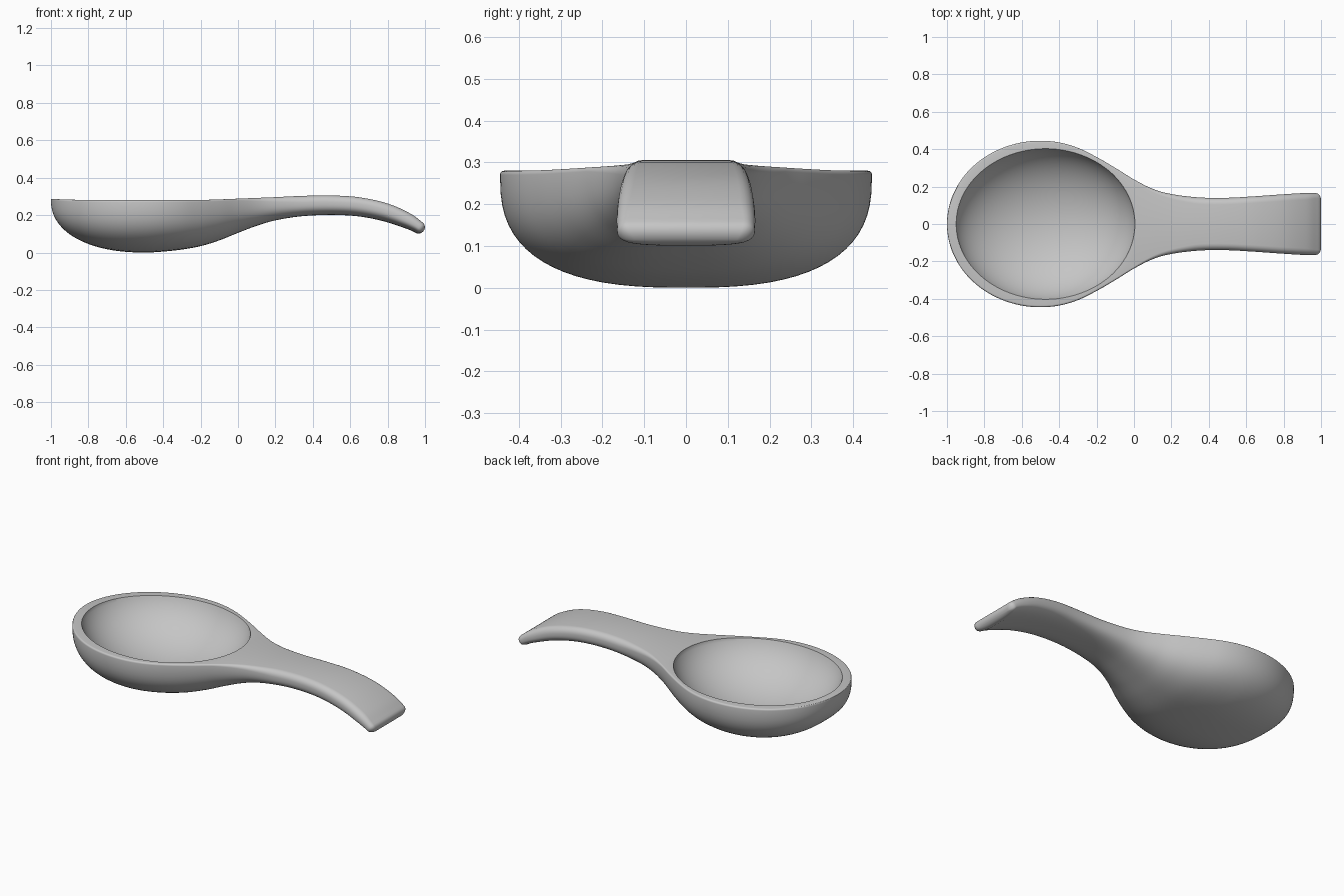
import bpy, bmesh, math
from mathutils import Vector

cube = bpy.data.objects.get("Cube")
if cube:
    bpy.data.objects.remove(cube)

glaze = bpy.data.materials.new("grey_glaze")
glaze.use_nodes = True
grey = (0.56, 0.56, 0.56, 1)
glaze.diffuse_color = grey
glaze.node_tree.nodes["Principled BSDF"].inputs["Base Color"].default_value = grey

# Stations: top x, top z, bottom x, bottom z, half width
STATIONS = [
    (-.6, .28, -.6, .006, .436), (-.5, .28, -.5, 0, .445),
    (-.4, .28, -.4, .005, .436), (-.3, .28, -.3, .016, .407),
    (-.2, .281, -.2, .034, .358), (-.1, .284, -.1, .065, .3),
    (0, .288, 0, .105, .238), (.1, .292, .1, .143, .188),
    (.2, .296, .2, .172, .16), (.35, .303, .34, .194, .142),
    (.5, .305, .49, .201, .14), (.65, .295, .63, .195, .148),
    (.8, .262, .76, .172, .158), (.92, .209, .87, .138, .165),
    (.99, .158, .945, .108, .165), (1.05, .11, 1.0, .07, .16),
]


def catmull(a, b, c, d, t):
    return tuple(q + t * (r - p) / 2 + t * t * (p - 2.5 * q + 2 * r - s / 2)
                 + t ** 3 * (s - p + 3 * (q - r)) / 2
                 for p, q, r, s in zip(a, b, c, d))


def body_stations():
    # Round front of the bowl
    out = []
    for i in range(2, 45):
        a = math.radians(2 * i)
        u = math.cos(a)
        x = -.5 - .5 * u
        depth = .28 * (1 - u ** 2.2) ** (1 / 2.2)
        out.append((x, .28 + .007 * u ** 4, x, .28 - depth, .445 * math.sin(a)))
    # Back of the bowl, neck and handle
    for i in range(1, len(STATIONS) - 2):
        out += [catmull(*STATIONS[i - 1:i + 3], k / 6) for k in range(6)]
    out.append(STATIONS[-2])
    # Rounded handle tip
    xt, zt, xb, zb, w = out[-1]
    top, low = Vector((xt, zt)), Vector((xb, zb))
    mid, half = (top + low) / 2, (top - low) / 2
    forward = Vector((half.y, -half.x)) * .9
    for i in range(1, 7):
        a = math.radians(14 * i)
        c = mid + forward * math.sin(a)
        h = half * math.cos(a)
        out.append((*(c + h), *(c - h), w - .045 * (1 - math.cos(a))))
    return out


def section(xt, zt, xb, zb, w):
    """Flat top, softly rounded edge, full rounded underside."""
    top, low = Vector((xt, 0, zt)), Vector((xb, 0, zb))
    depth = (top - low).length
    blend = min(1, max(0, xt * 3))
    power = 2 / (2.65 + .35 * blend)
    r = min(.01 + .025 * blend, depth * .4, w * .4)
    side = []
    for k in range(6):
        a = math.pi / 2 * k / 5
        side.append((w - r + r * math.sin(a), r - r * math.cos(a)))
    for k in range(1, 19):
        a = math.pi / 2 * k / 18
        side.append((w * math.cos(a) ** power,
                     r + (depth - r) * math.sin(a) ** power))
    side[-1] = (0, depth)
    loop = side + [(-y, d) for y, d in reversed(side[:-1])]
    return [top.lerp(low, d / depth) + Vector((0, y, 0)) for y, d in loop]


def loft(name, rings):
    bm = bmesh.new()
    rows = [[bm.verts.new(p) for p in ring] for ring in rings]
    n = len(rows[0])
    for a, b in zip(rows, rows[1:]):
        for j in range(n):
            k = (j + 1) % n
            bm.faces.new((a[j], a[k], b[k], b[j]))
    bm.faces.new(rows[0])
    bm.faces.new(rows[-1])
    bmesh.ops.recalc_face_normals(bm, faces=bm.faces)
    mesh = bpy.data.meshes.new(name)
    bm.to_mesh(mesh)
    bm.free()
    mesh.materials.append(glaze)
    obj = bpy.data.objects.new(name, mesh)
    bpy.context.collection.objects.link(obj)
    return obj


def oval(scale, z):
    return [(-.473 + .478 * scale * math.cos(math.tau * j / 96),
             .404 * scale * math.sin(math.tau * j / 96), z) for j in range(96)]


spoon_rest = loft("spoon_rest", [section(*s) for s in body_stations()])

# Hollow of the bowl, a shallow cap that meets the rim at a slant
rings = [oval(1, .4)]
start = math.radians(14)
for i in range(25):
    a = start + (math.radians(89) - start) * i / 24
    drop = (math.sin(a) - math.sin(start)) / (1 - math.sin(start))
    rings.append(oval(math.cos(a) / math.cos(start), .283 - .233 * drop))
hollow = loft("hollow_cutter", rings)

cut = spoon_rest.modifiers.new("hollow", 'BOOLEAN')
cut.operation = 'DIFFERENCE'
cut.solver = 'EXACT'
cut.object = hollow
bpy.context.view_layer.objects.active = spoon_rest
spoon_rest.select_set(True)
hollow.select_set(False)
bpy.ops.object.modifier_apply(modifier="hollow")
bpy.data.objects.remove(hollow)
bpy.ops.object.shade_smooth_by_angle(angle=math.radians(35))
